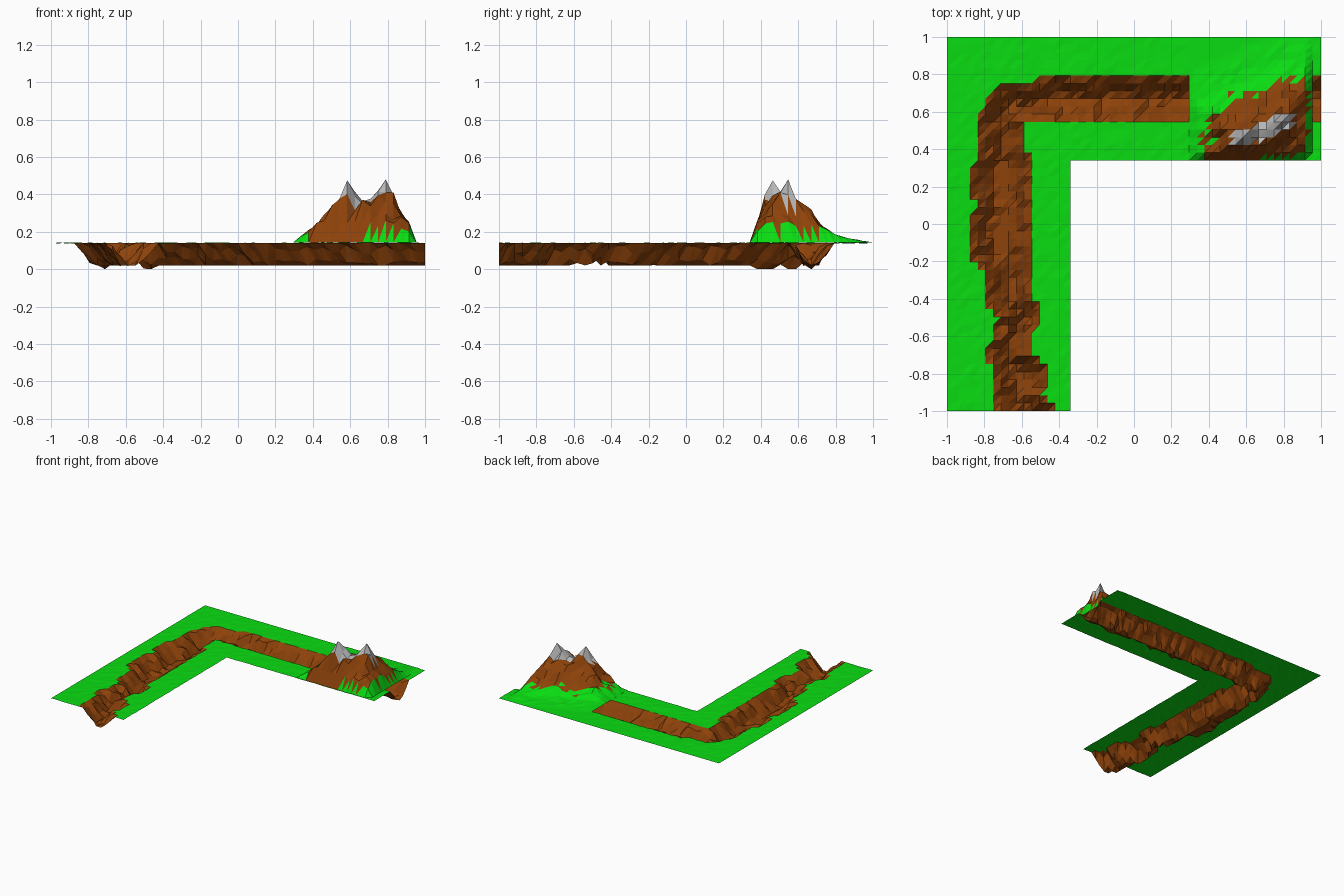
import bpy
from mathutils import Vector, noise

if "Cube" in bpy.data.objects:
    bpy.data.objects.remove(bpy.data.objects["Cube"])

GROUND = 0.14


def material(name, rgb):
    m = bpy.data.materials.new(name)
    m.diffuse_color = (*rgb, 1)
    m.use_nodes = True
    m.node_tree.nodes["Principled BSDF"].inputs["Base Color"].default_value = m.diffuse_color
    return m


MATS = [material("grass", (0.003, 0.72, 0.006)),
        material("earth", (0.27, 0.055, 0.003)),
        material("snow_rock", (0.47, 0.47, 0.47))]


def lerp(profile, t):
    """Piecewise linear lookup in a list of (position, value)."""
    if t <= profile[0][0]:
        return profile[0][1]
    for (a, u), (b, v) in zip(profile, profile[1:]):
        if t <= b:
            return u + (v - u) * (t - a) / (b - a)
    return profile[-1][1]


def rough(x, y, seed):
    """Jagged noise, independent from vertex to vertex, same at shared seams."""
    return noise.noise(Vector((round(x, 4) * 73, round(y, 4) * 73, seed)))


def sheet(name, x0, x1, nx, y0, y1, ny, height, colour):
    """Open faceted height-field sheet with a material per face."""
    verts = []
    for j in range(ny + 1):
        for i in range(nx + 1):
            x, y = x0 + (x1 - x0) * i / nx, y0 + (y1 - y0) * j / ny
            verts.append((x, y, height(x, y)))
    faces = []
    for j in range(ny):
        for i in range(nx):
            a = j * (nx + 1) + i
            b, c, d = a + 1, a + nx + 2, a + nx + 1
            faces += [(a, b, c), (a, c, d)]
    me = bpy.data.meshes.new(name)
    me.from_pydata(verts, [], faces)
    for m in MATS:
        me.materials.append(m)
    for p in me.polygons:
        p.material_index = colour(p.center)
    ob = bpy.data.objects.new(name, me)
    bpy.context.collection.objects.link(ob)
    return ob


# River trench: banks of the winding arm, and outer bank of the straight arm
LEFT = [(-1, -.71), (-.9, -.75), (-.76, -.74), (-.7, -.79), (-.64, -.76),
        (-.5, -.71), (-.42, -.78), (-.22, -.79), (-.16, -.87), (0, -.87),
        (.1, -.83), (.2, -.87), (.32, -.86), (.36, -.81), (.42, -.83),
        (.55, -.83), (.68, -.77), (.77, -.71)]
RIGHT = [(-1, -.42), (-.92, -.5), (-.8, -.46), (-.7, -.58), (-.6, -.55), (-.5, -.50),
         (-.4, -.55), (.3, -.55), (.4, -.59), (.56, -.59)]
OUTER = [(-.52, .755), (-.48, .79)]
INNER_Y = 0.545
# Shallow ledge along the bank, then a steep drop to a narrow bed
BANK = [(0, .012), (.035, .035), (.075, .095), (.11, .145)]


def trench(x, y):
    inside = min(x - lerp(LEFT, y), lerp(OUTER, x) - y,
                 max(lerp(RIGHT, y) - x, y - INNER_Y)) - 0.008
    if inside <= 0:
        return GROUND + 0.003 * rough(x, y, 1.5) * (min(1 + x, 1 - y) > 0.02)
    deepest = 0.14 if x < -0.45 and y > 0.37 else 0.12
    depth = lerp(BANK, inside) + 0.06 * rough(x, y, 3.3)
    return GROUND - max(0.012, min(deepest, depth))


def trench_colour(c):
    return 1 if c.z < GROUND - 0.003 else 0


sheet("river_valley_south", -1, -.34, 16, -1, .34, 32, trench, trench_colour)
sheet("river_valley_corner", -1, -.34, 16, .34, 1, 16, trench, trench_colour)
sheet("river_valley_east", -.34, 1, 32, .34, 1, 16, trench, trench_colour)

# Twin-peak mountain over the trench: front, side and cross-ridge outlines
FRONT = [(.295, .142), (.36, .19), (.43, .23), (.5, .31), (.54, .37), (.584, .475),
         (.626, .38), (.66, .35), (.70, .36), (.75, .39), (.79, .48), (.83, .37),
         (.88, .27), (.92, .23), (.955, .142)]
SIDE = [(.34, .142), (.381, .25), (.422, .40), (.464, .475), (.505, .41),
        (.546, .48), (.59, .37), (.63, .33), (.67, .32), (.71, .25), (.76, .20),
        (.85, .165), (1, .142)]
ACROSS = [(0, .48), (.015, .48), (.045, .37), (.11, .31), (.18, .22), (.28, .16), (.45, .142)]


def ridge_distance(x, y):
    return abs((y - .455) * .924 - (x - .585) * .383)


def mountain(x, y):
    z = min(lerp(FRONT, x), lerp(SIDE, y), lerp(ACROSS, ridge_distance(x, y)))
    if z < 0.4:
        z += rough(x, y, 7.1) * 0.4 * max(0, z - GROUND)
    return max(z, 0.143)


def mountain_colour(c):
    if c.z > 0.35 and ridge_distance(c.x, c.y) < 0.045:
        return 2
    bare_slope = 0.39 < c.x < 0.66 and c.y < 0.40
    return 1 if bare_slope or c.z > 0.205 + 0.05 * rough(c.x, c.y, 2.7) else 0


sheet("mountain", .295, .955, 16, .34, 1, 16, mountain, mountain_colour)
